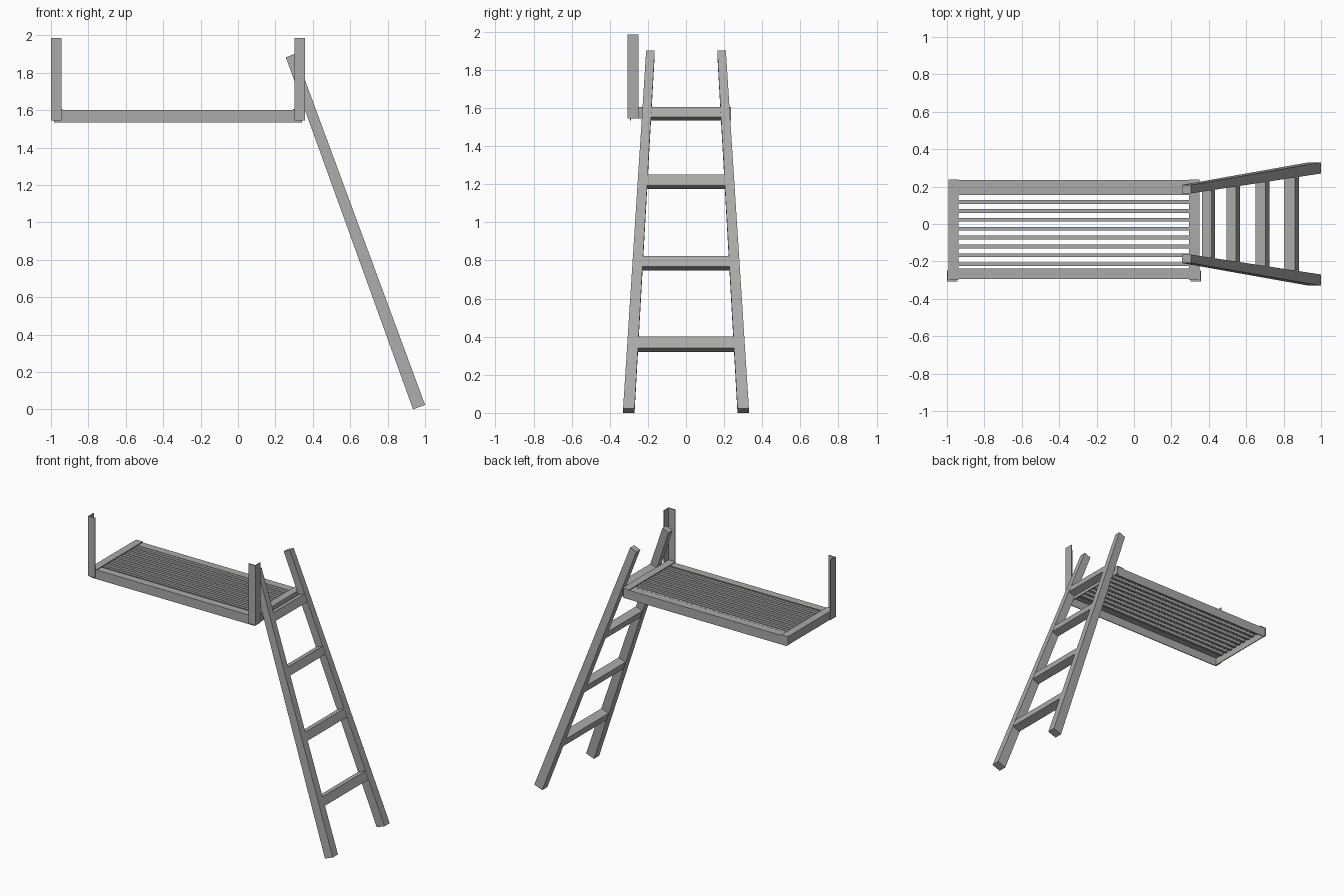
import bpy, bmesh
from mathutils import Vector

if "Cube" in bpy.data.objects:
    bpy.data.objects.remove(bpy.data.objects["Cube"])

steel = bpy.data.materials.new("grey steel")
steel.diffuse_color = (0.40, 0.40, 0.385, 1)
steel.use_nodes = True
steel.node_tree.nodes["Principled BSDF"].inputs["Base Color"].default_value = steel.diffuse_color


def make(name, bm):
    bmesh.ops.recalc_face_normals(bm, faces=bm.faces)
    me = bpy.data.meshes.new(name)
    bm.to_mesh(me)
    bm.free()
    me.materials.append(steel)
    ob = bpy.data.objects.new(name, me)
    bpy.context.collection.objects.link(ob)
    return ob


def loft(name, start, end):
    """Solid between two matching outlines."""
    bm = bmesh.new()
    a = [bm.verts.new(p) for p in start]
    b = [bm.verts.new(p) for p in end]
    n = len(a)
    bm.faces.new(a)
    bm.faces.new(b[::-1])
    for i in range(n):
        bm.faces.new((a[i], a[(i + 1) % n], b[(i + 1) % n], b[i]))
    return make(name, bm)


def angle_iron(name, corner, leg_a, leg_b, along, t=0.006):
    """L-section bar: outer corner, two leg vectors and the length vector."""
    c, a, b, l = (Vector(v) for v in (corner, leg_a, leg_b, along))
    ta, tb = a.normalized() * t, b.normalized() * t
    sec = [c, c + a, c + a + tb, c + ta + tb, c + b + ta, c + b]
    loft(name, sec, [p + l for p in sec])


# Bed frame: long rails with the flat leg on top, upright leg outside
X0, X1 = -0.985, 0.342
Y0, Y1 = -0.295, 0.235
angle_iron("front_rail", (X0, Y0, 1.60), (0, 0.057, 0), (0, 0, -0.067), (X1 - X0, 0, 0))
angle_iron("back_rail", (X0, Y1, 1.60), (0, -0.057, 0), (0, 0, -0.067), (X1 - X0, 0, 0))
# End rails sit just above the long rails
for name, x, s in (("left_end_rail", -0.993, 1), ("right_end_rail", 0.35, -1)):
    angle_iron(name, (x, Y0 - 0.004, 1.606), (s * 0.055, 0, 0), (0, 0, -0.062),
               (0, Y1 - Y0 + 0.006, 0))
# Upright corner posts
for name, x, s in (("left_post", -1.0, 1), ("right_post", 0.358, -1)):
    angle_iron(name, (x, -0.308, 1.545), (s * 0.056, 0, 0), (0, 0.06, 0), (0, 0, 0.44))

# Slats along the bed
for i in range(9):
    y = 0.165 - i * 0.0475
    sec = [(X0 + 0.01, y + dy, z) for dy, z in
           ((-0.01, 1.579), (0.01, 1.579), (0.01, 1.599), (-0.01, 1.599))]
    loft("slat_%d" % (i + 1), sec, [(X1 - 0.01, p[1], p[2]) for p in sec])

# Ladder: side profile corners, inner and outer edge (x, z)
IN0, IN1 = Vector((0.936, 0.0)), Vector((0.256, 1.882))
OUT0, OUT1 = Vector((1.0, 0.024)), Vector((0.306, 1.902))
for name, s in (("ladder_front_side", -1), ("ladder_back_side", 1)):
    def end(i, o, ya, yb):
        return [(i.x, s * ya, i.y), (o.x, s * ya, o.y), (o.x, s * yb, o.y), (i.x, s * yb, i.y)]
    loft(name, end(IN0, OUT0, 0.27, 0.33), end(IN1, OUT1, 0.164, 0.209))

# Rungs: as deep as the side rails, tilted with them
along = (IN1 - IN0).normalized()
across = Vector((along.y, -along.x))
for k, z in enumerate((0.40, 0.824, 1.25, 1.606)):
    f = (z - OUT0.y) / (OUT1.y - OUT0.y)
    top = OUT0.lerp(OUT1, f) - across * 0.001
    depth = 0.064 - 0.013 * f
    h = 0.063 - 0.006 * f
    pts = [top, top - across * depth, top - across * depth - along * h, top - along * h]
    y = 0.29 - 0.105 * z / 1.9
    loft("rung_%d" % (k + 1), [(p.x, -y, p.y) for p in pts], [(p.x, y, p.y) for p in pts])
